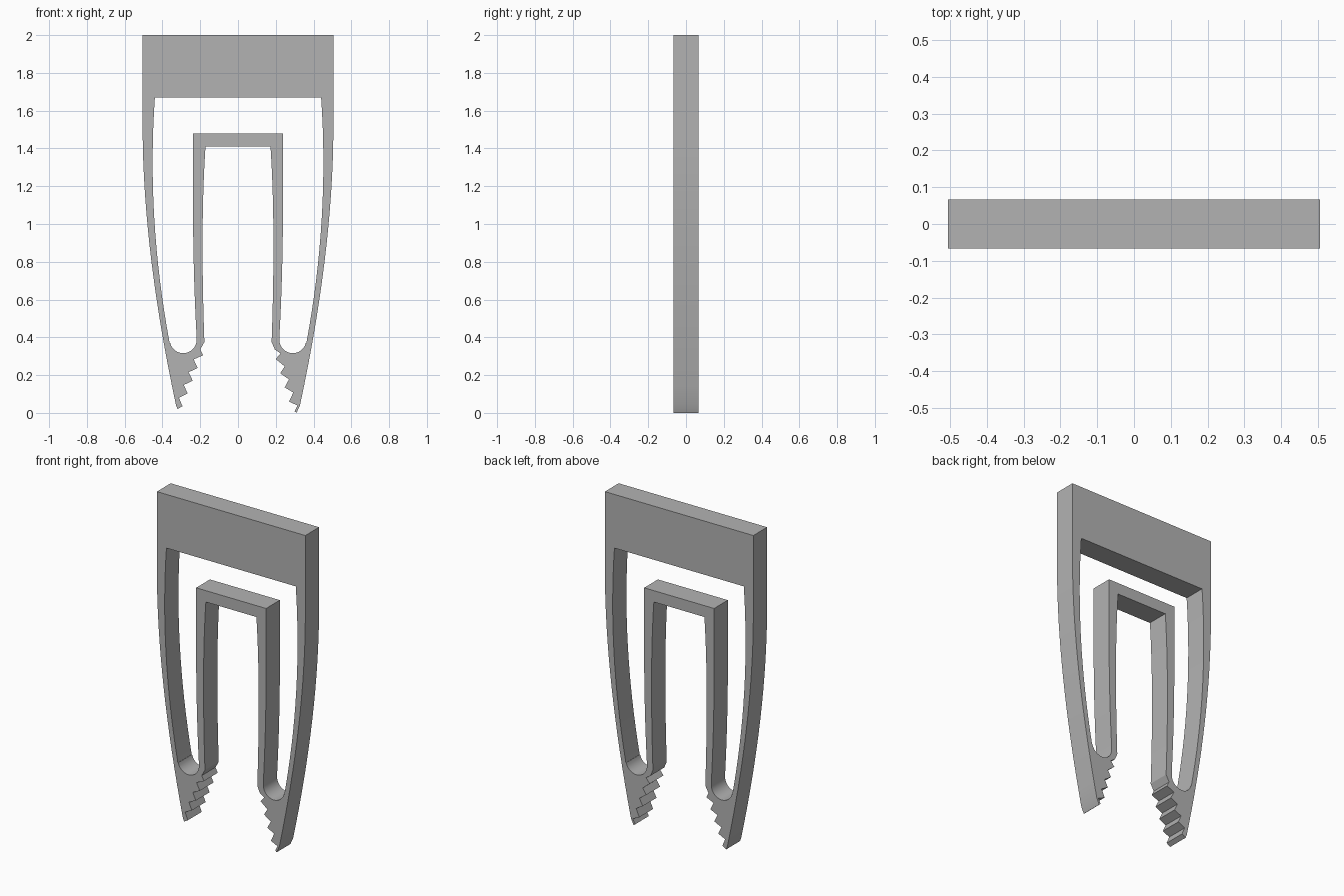
import bpy
import math

if "Cube" in bpy.data.objects:
    bpy.data.objects.remove(bpy.data.objects["Cube"], do_unlink=True)

HALF_DEPTH = 0.067


def quad_curve(a, c, b, n=16):
    """Points of a quadratic curve from a to b, pulled towards c."""
    pts = []
    for i in range(n + 1):
        t = i / n
        pts.append(tuple((1 - t) ** 2 * p + 2 * t * (1 - t) * q + t * t * r
                         for p, q, r in zip(a, c, b)))
    return pts


def mirror(points):
    return [(-x, z) for x, z in reversed(points)]


def teeth(tip, tip_step, notch, notch_step, count):
    """Alternate notches and tips down the inside of a jaw."""
    pts = []
    for i in range(count):
        pts.append((notch[0] + i * notch_step[0], notch[1] + i * notch_step[1]))
        pts.append((tip[0] + i * tip_step[0], tip[1] + i * tip_step[1]))
    return pts


# Outside of one leg, top to bottom
outer_leg = [(0.505, 2.0)] + quad_curve((0.505, 1.5), (0.502, 0.85), (0.328, 0.04))

# Inside of one inner arm, bottom to top
arm_inside = quad_curve((0.178, 0.375), (0.2, 1.0), (0.172, 1.41))

# Saw teeth: the two jaws are offset from each other
right_jaw = [(-0.2, 0.335), (-0.185, 0.305)] + teeth(
    (-0.213, 0.238), (-0.027, -0.0675), (-0.235, 0.283), (-0.026, -0.0675), 4)
right_jaw += [(-0.32, 0.02)]
left_jaw = [(0.195, 0.335)] + teeth(
    (0.2, 0.285), (0.0235, -0.075), (0.225, 0.315), (0.0225, -0.069), 4)
left_jaw += [(0.315, 0.039), (0.3, 0.008), (0.31, 0.0)]

outline = (outer_leg + left_jaw[::-1] + arm_inside
           + mirror(arm_inside) + right_jaw + mirror(outer_leg))

# Opening between legs and inner arms, with rounded lower ends
slot_outer = quad_curve((0.44, 1.67), (0.485, 1.03), (0.362, 0.37))
slot_round = [(0.29 + 0.071 * math.cos(a), 0.387 + 0.071 * math.sin(a))
              for a in (-math.pi * i / 14 for i in range(1, 15))]
slot_inner = quad_curve((0.22, 0.42), (0.238, 0.75), (0.238, 1.1), 8) + [(0.238, 1.48)]
slot_half = slot_outer + slot_round + slot_inner
opening = slot_half + mirror(slot_half)

# Extruded flat body
curve = bpy.data.curves.new("tweezer_body", "CURVE")
curve.dimensions = "2D"
curve.fill_mode = "BOTH"
curve.extrude = HALF_DEPTH
for loop in (outline, opening):
    spline = curve.splines.new("POLY")
    spline.points.add(len(loop) - 1)
    for point, (x, z) in zip(spline.points, loop):
        point.co = (x, z, 0, 1)
    spline.use_cyclic_u = True

body = bpy.data.objects.new("tweezer_body", curve)
bpy.context.collection.objects.link(body)
body.rotation_euler.x = math.pi / 2

grey = bpy.data.materials.new("plain grey")
grey.use_nodes = True
colour = (0.45, 0.45, 0.45, 1)
grey.diffuse_color = colour
grey.node_tree.nodes["Principled BSDF"].inputs["Base Color"].default_value = colour
curve.materials.append(grey)

bpy.ops.object.select_all(action="DESELECT")
body.select_set(True)
bpy.context.view_layer.objects.active = body
bpy.ops.object.convert(target="MESH")
bpy.ops.object.transform_apply(location=False, rotation=True, scale=False)

# Weld the caps to the walls, then shade
bpy.ops.object.mode_set(mode="EDIT")
bpy.ops.mesh.select_all(action="SELECT")
bpy.ops.mesh.remove_doubles(threshold=0.0005)
bpy.ops.mesh.normals_make_consistent(inside=False)
bpy.ops.object.mode_set(mode="OBJECT")
bpy.ops.object.shade_smooth_by_angle(angle=math.radians(25))
